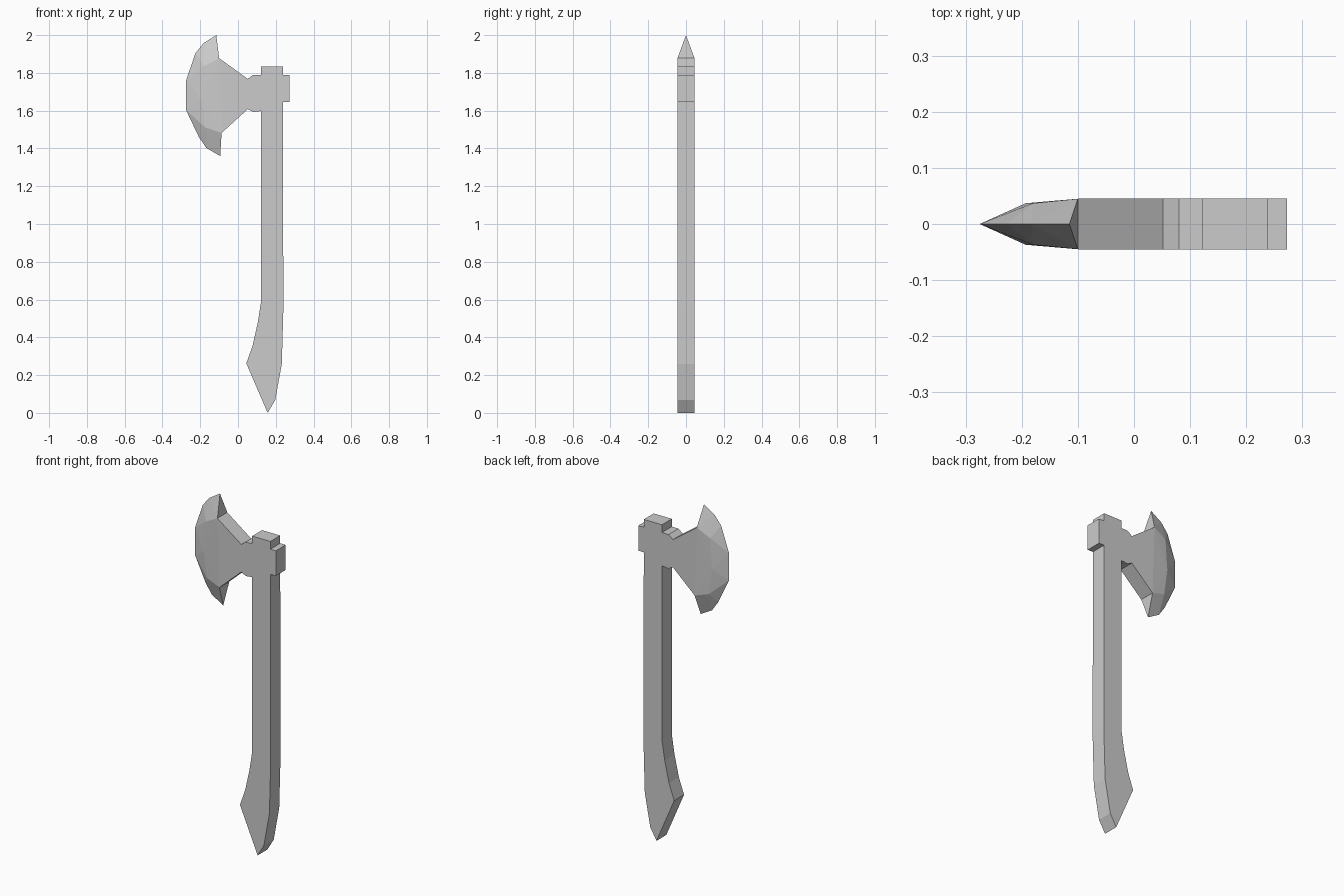
import bpy
import bmesh

HALF = 0.045      # half thickness of the flat parts
SHOULDER = 0.037  # half thickness where the blade bevel starts

cube = bpy.data.objects.get("Cube")
if cube:
    bpy.data.objects.remove(cube, do_unlink=True)

grey = bpy.data.materials.new("plain grey")
grey.use_nodes = True
grey.diffuse_color = (0.6, 0.6, 0.6, 1)
grey.node_tree.nodes["Principled BSDF"].inputs["Base Color"].default_value = (0.6, 0.6, 0.6, 1)


def finish(name, bm):
    bmesh.ops.recalc_face_normals(bm, faces=bm.faces[:])
    mesh = bpy.data.meshes.new(name)
    bm.to_mesh(mesh)
    bm.free()
    mesh.materials.append(grey)
    obj = bpy.data.objects.new(name, mesh)
    bpy.context.collection.objects.link(obj)
    return obj


def slab(name, outline):
    """Extrude an x/z outline through the thickness."""
    bm = bmesh.new()
    face = bm.faces.new([bm.verts.new((x, -HALF, z)) for x, z in outline])
    moved = bmesh.ops.extrude_face_region(bm, geom=[face])["geom"]
    verts = [v for v in moved if isinstance(v, bmesh.types.BMVert)]
    bmesh.ops.translate(bm, verts=verts, vec=(0, 2 * HALF, 0))
    return finish(name, bm)


# Handle with a curved, pointed grip
slab("handle", [
    (0.122, 1.835), (0.122, 0.59), (0.105, 0.48), (0.077, 0.355), (0.044, 0.262),
    (0.157, 0), (0.197, 0.068), (0.232, 0.26), (0.24, 0.545), (0.238, 1.835)])

# Square block behind the handle
slab("poll", [(0.238, 1.79), (0.238, 1.645), (0.273, 1.645), (0.273, 1.79)])

# Flared cheek between handle and blade
top_notch, bottom_notch = (-0.1, 1.878), (-0.087, 1.482)
slab("cheek", [
    (0.122, 1.79), (0.08, 1.79), (0.052, 1.768), top_notch,
    bottom_notch, (0.052, 1.608), (0.082, 1.593), (0.122, 1.598)])

# Blade: sharp rim on the centre plane, bevelled to a shoulder on both sides
rim_points = [
    (-0.115, 2.0), (-0.183, 1.957), (-0.225, 1.905), (-0.275, 1.76),
    (-0.275, 1.603), (-0.207, 1.46), (-0.167, 1.402), (-0.094, 1.36)]
shoulder_points = [(-0.18, 1.835), (-0.193, 1.66), (-0.172, 1.51)]

bm = bmesh.new()
rim = [bm.verts.new((x, 0, z)) for x, z in rim_points]
notches = []
for side in (-1, 1):
    n1, n2 = [bm.verts.new((x, side * HALF, z)) for x, z in (top_notch, bottom_notch)]
    s1, s2, s3 = [bm.verts.new((x, side * SHOULDER, z)) for x, z in shoulder_points]
    # Inner flat area, then the bevel fans
    for tri in ((n1, s1, s2), (n1, s2, n2), (n2, s2, s3),
                (n1, rim[0], rim[1]), (n1, rim[1], s1),
                (s1, rim[1], rim[2]), (s1, rim[2], rim[3]), (s1, rim[3], s2),
                (s2, rim[3], rim[4]), (s2, rim[4], s3),
                (s3, rim[4], rim[5]), (s3, rim[5], rim[6]),
                (s3, rim[6], n2), (n2, rim[6], rim[7])):
        bm.faces.new(tri)
    notches.append((n1, n2))
(a1, a2), (b1, b2) = notches
bm.faces.new((rim[0], a1, b1))
bm.faces.new((rim[-1], b2, a2))
bm.faces.new((a1, a2, b2, b1))
finish("blade", bm)
